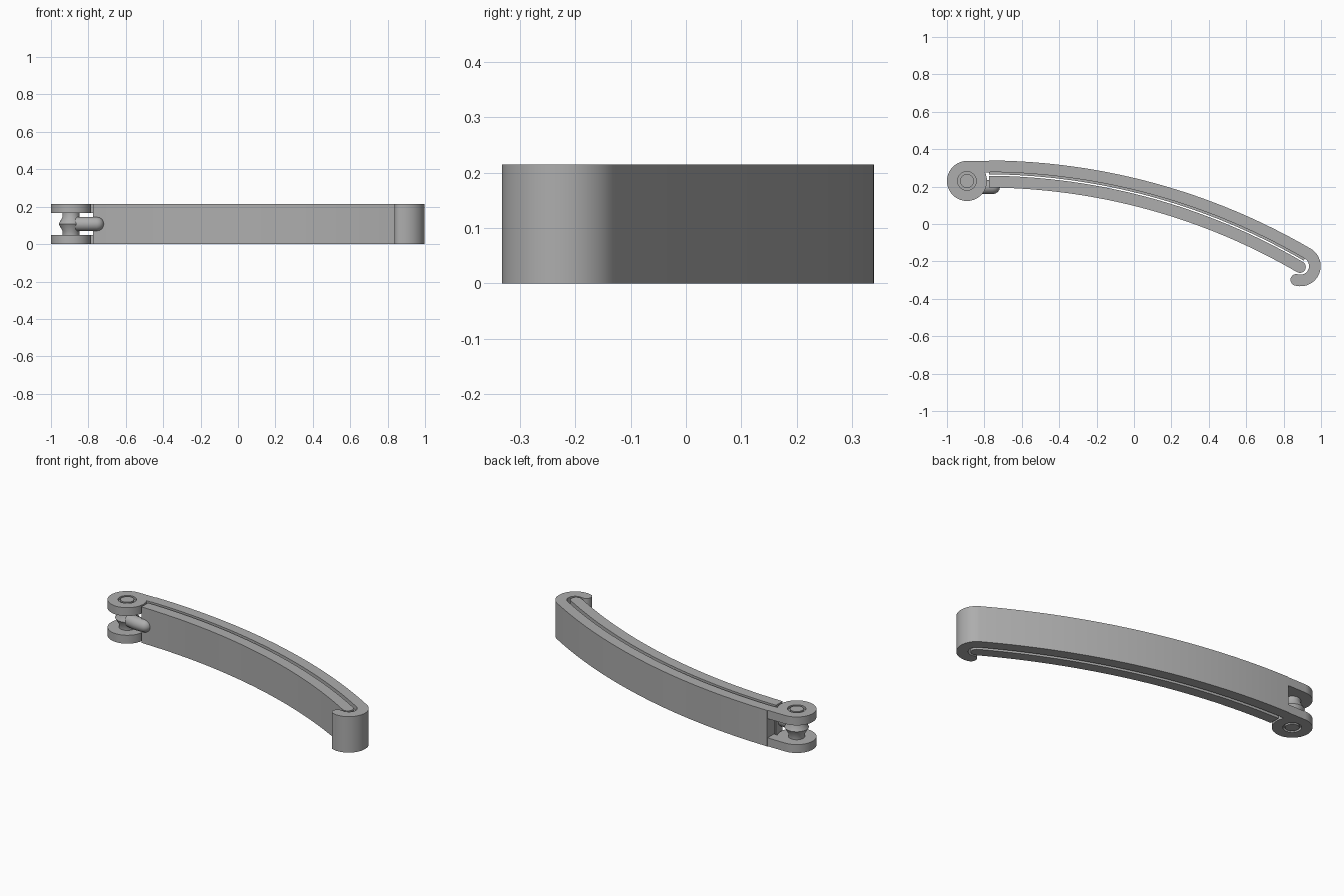
import bpy, bmesh
from math import sin, cos, radians, pi, asin, atan2
from mathutils import Vector

if "Cube" in bpy.data.objects:
    bpy.data.objects.remove(bpy.data.objects["Cube"])

GREY = (0.42, 0.42, 0.42, 1)
mat = bpy.data.materials.new("grey plastic")
mat.use_nodes = True
mat.diffuse_color = GREY
mat.node_tree.nodes["Principled BSDF"].inputs["Base Color"].default_value = GREY

HEIGHT = 0.215
ARC = Vector((-0.8, -3.12))      # centre of the arms' curve
HOOK = Vector((0.89, -0.225))    # centre of the hook
PIVOT = Vector((-0.893, 0.23))   # centre of the hinge
R_OUT, R_IN, R_LIP = 3.46, 3.398, 3.386
T0 = asin(0.025 / R_OUT)
T1 = atan2(HOOK.x - ARC.x, HOOK.y - ARC.y)


def arc(c, r, a, b, n):
    """Points on an arc, angles counted from +x."""
    return [(c.x + r * cos(a + (b - a) * i / n), c.y + r * sin(a + (b - a) * i / n))
            for i in range(n + 1)]


def finish(name, bm):
    bmesh.ops.remove_doubles(bm, verts=bm.verts, dist=1e-5)
    bmesh.ops.recalc_face_normals(bm, faces=bm.faces)
    mesh = bpy.data.meshes.new(name)
    bm.to_mesh(mesh)
    bm.free()
    mesh.materials.append(mat)
    ob = bpy.data.objects.new(name, mesh)
    bpy.context.collection.objects.link(ob)
    bpy.ops.object.select_all(action='DESELECT')
    ob.select_set(True)
    bpy.context.view_layer.objects.active = ob
    bpy.ops.object.shade_smooth_by_angle(angle=radians(30))
    return ob


def prism(name, pts, z0, z1):
    """Closed outline extruded upwards."""
    bm = bmesh.new()
    face = bm.faces.new([bm.verts.new((x, y, z0)) for x, y in pts])
    ext = bmesh.ops.extrude_face_region(bm, geom=[face])
    bmesh.ops.translate(bm, vec=(0, 0, z1 - z0),
                        verts=[v for v in ext["geom"] if isinstance(v, bmesh.types.BMVert)])
    return finish(name, bm)


def lathe(name, profile, centre, steps=40):
    """Radius and height pairs spun around a vertical axis."""
    bm = bmesh.new()
    vs = [bm.verts.new((centre.x + r, centre.y, z)) for r, z in profile]
    es = [bm.edges.new(p) for p in zip(vs, vs[1:])]
    bmesh.ops.spin(bm, geom=vs + es, cent=(centre.x, centre.y, 0), axis=(0, 0, 1),
                   angle=2 * pi, steps=steps)
    return finish(name, bm)


START, END = pi / 2 - T0, pi / 2 - T1

# Outer arm ending in a rounded hook
tip_a = radians(-107)
r_mid, r_half = 0.077, 0.031
tip = HOOK + Vector((cos(tip_a), sin(tip_a))) * r_mid
outline = arc(ARC, R_OUT, START, END, 32)
outline += arc(HOOK, r_mid + r_half, END, tip_a, 24)[1:]
outline += arc(tip, r_half, tip_a, tip_a - pi, 10)[1:]
outline += arc(HOOK, r_mid - r_half, tip_a, END, 18)[1:]
outline += arc(ARC, R_IN, END, START, 32)[1:]
prism("outer_arm", outline, 0, HEIGHT)

# Raised lip along the inside of the outer arm
lip = arc(ARC, R_IN + 0.004, START, END, 32) + arc(ARC, R_LIP, END, START, 32)
prism("inner_lip", lip, 0.025, HEIGHT - 0.025)

# Inner arm with a rounded free end
r_low, r_top = 3.315, 3.378
half = (r_top - r_low) / 2
end_c = ARC + Vector((cos(END), sin(END))) * (r_low + half)
outline = arc(ARC, r_top, START, END, 32)
outline += arc(end_c, half, END, END - pi, 12)[1:]
outline += arc(ARC, r_low, END, START, 32)[1:]
prism("inner_arm", outline, 0, HEIGHT)

# Hinge plates with a ring groove around the pin, and lugs joining the outer arm
for side, flip in (("lower", False), ("upper", True)):
    prof = [(0, 0), (0.037, 0), (0.037, 0.015), (0.05, 0.015), (0.05, 0),
            (0.107, 0), (0.107, 0.05), (0, 0.05)]
    if flip:
        prof = [(r, HEIGHT - z) for r, z in prof]
    lathe(side + "_hinge_plate", prof, PIVOT)
    zs = sorted(HEIGHT - z if flip else z for z in (0.0, 0.05))
    prism(side + "_hinge_lug",
          [(PIVOT.x, 0.337), (PIVOT.x + 0.06, 0.276), (-0.77, 0.276), (-0.77, 0.337)], *zs)

# Pin swelling towards the middle
mid = HEIGHT / 2
lathe("hinge_pin", [(0.045, 0.045), (0.045, 0.07), (0.066, mid),
                    (0.045, HEIGHT - 0.07), (0.045, HEIGHT - 0.045)], PIVOT)

# Rounded tongue from the pin across the start of the inner arm
curve = bpy.data.curves.new("tongue_path", 'CURVE')
curve.dimensions = '3D'
curve.bevel_depth = 0.038
curve.bevel_resolution = 5
path = [(-0.9, 0.222), (-0.85, 0.207), (-0.80, 0.198), (-0.755, 0.198)]
path += [(-0.755 + 0.038 * sin(a), 0.198) for a in (0.4, 0.8, 1.2, pi / 2)]
spline = curve.splines.new('POLY')
spline.points.add(len(path) - 1)
for i, (p, co) in enumerate(zip(spline.points, path)):
    p.co = (*co, mid, 1)
    if i > 3:
        p.radius = max(0.01, cos((0.4, 0.8, 1.2, pi / 2)[i - 4]))
curve.use_fill_caps = True
tongue = bpy.data.objects.new("hinge_tongue", curve)
bpy.context.collection.objects.link(tongue)
curve.materials.append(mat)
bpy.ops.object.select_all(action='DESELECT')
tongue.select_set(True)
bpy.context.view_layer.objects.active = tongue
bpy.ops.object.convert(target='MESH')
bpy.ops.object.shade_smooth_by_angle(angle=radians(40))
